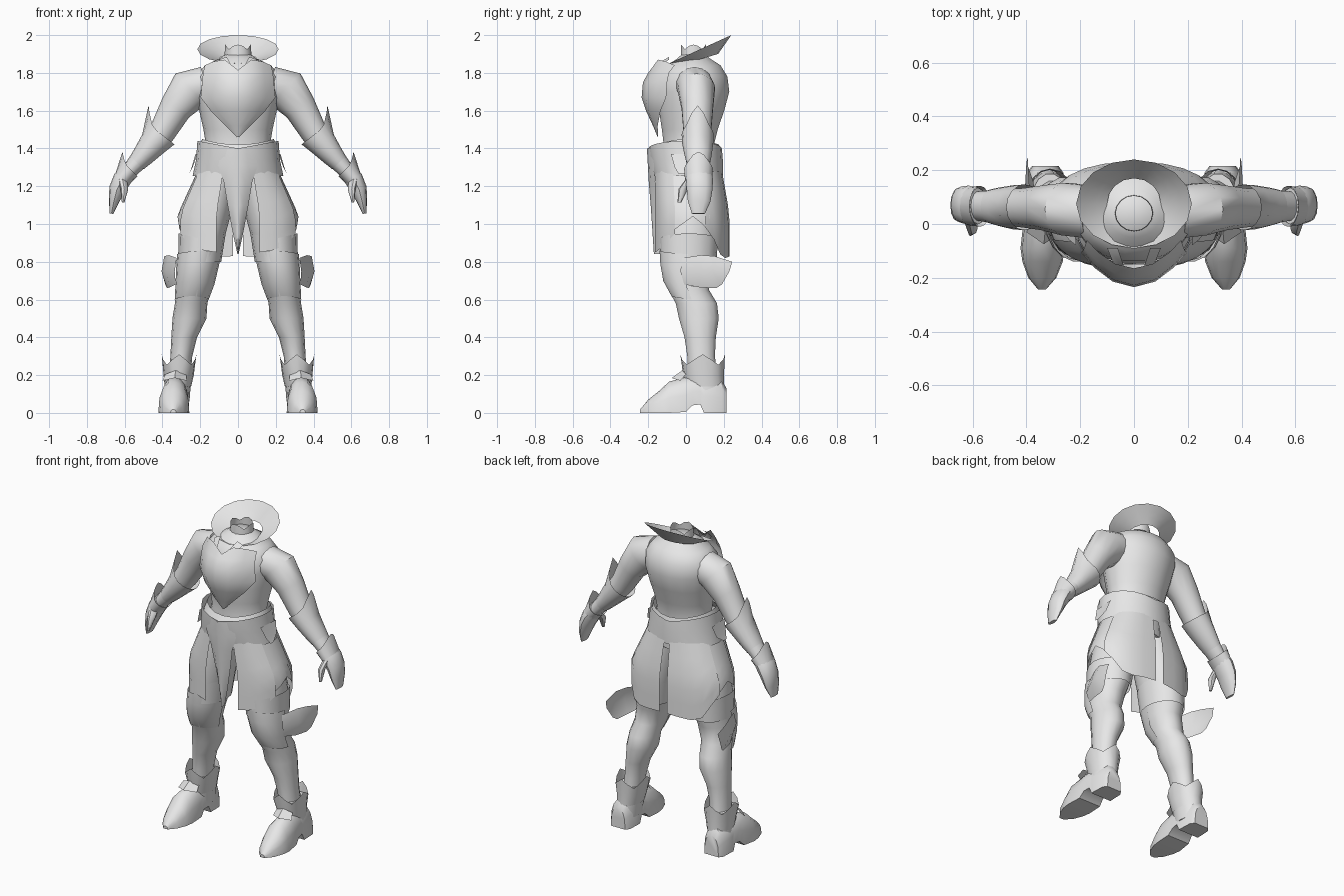
import bpy, bmesh, math
from math import sin, cos, pi, radians

grey = bpy.data.materials.new("plain_grey")
grey.diffuse_color = (0.8, 0.8, 0.8, 1)


def grid(name, rows, closed=False, caps=False, mirror=True, angle=40):
    """Skin rows of points; optionally closed around, capped and mirrored in x."""
    bm = bmesh.new()
    vs = [[bm.verts.new(p) for p in r] for r in rows]
    n = len(rows[0])
    for a, b in zip(vs, vs[1:]):
        for i in range(n if closed else n - 1):
            j = (i + 1) % n
            bm.faces.new((a[i], a[j], b[j], b[i]))
    if caps:
        bm.faces.new(vs[0][::-1])
        bm.faces.new(vs[-1])
    bmesh.ops.recalc_face_normals(bm, faces=bm.faces)
    me = bpy.data.meshes.new(name)
    bm.to_mesh(me)
    bm.free()
    me.materials.append(grey)
    ob = bpy.data.objects.new(name, me)
    bpy.context.collection.objects.link(ob)
    bpy.ops.object.select_all(action='DESELECT')
    ob.select_set(True)
    bpy.context.view_layer.objects.active = ob
    bpy.ops.object.shade_smooth_by_angle(angle=radians(angle))
    if mirror:
        ob.modifiers.new("Mirror", 'MIRROR')
    return ob


def loft(name, rings, n=12, caps=True, mirror=True, jag=None):
    """Rings are (x, y, z, ru, rv, tilt); jag(angle) raises the first ring."""
    rows = []
    for k, (x, y, z, ru, rv, tilt) in enumerate(rings):
        t = radians(tilt)
        row = []
        for i in range(n):
            a = 2 * pi * i / n
            up = jag(a) if jag and k == 0 else 0
            row.append((x + ru * cos(a) * cos(t), y + rv * sin(a),
                        z + ru * cos(a) * sin(t) + up))
        rows.append(row)
    return grid(name, rows, True, caps, mirror)


# Torso: (z, half width, front y, back y)
body = [(1.2, .18, -.12, .15), (1.35, .19, -.13, .15), (1.42, .17, -.12, .15),
        (1.5, .183, -.13, .17), (1.6, .205, -.145, .205), (1.7, .225, -.15, .232),
        (1.78, .225, -.14, .222), (1.84, .175, -.10, .185), (1.875, .1, -.05, .13),
        (1.9, .066, -.02, .1)]
loft("torso", [(0, (f + b) / 2, z, w, (b - f) / 2, 0) for z, w, f, b in body],
     n=18, mirror=False)
loft("neck_band", [(0, .04, 1.925, .068, .065, 0), (0, .04, 1.88, .072, .068, 0)],
     n=16, caps=False, mirror=False, jag=lambda a: .025 * abs(cos(2 * a)))

# Flared collar, a tilted dish
rows = []
for r in range(4):
    t = r / 3
    row = []
    for i in range(16):
        a = 2 * pi * i / 16
        yi, yo = .075 - .095 * cos(a), .075 - .165 * cos(a)
        zi, zo = 1.845 + .29 * (yi + .02), 1.85 + .455 * (yo + .09)
        row.append(((.1 + .115 * t) * sin(a), yi + (yo - yi) * t, zi + (zo - zi) * t))
    rows.append(row)
grid("collar", rows, closed=True, mirror=False)

# Chest plate, one half mirrored: (z, half width, centre y, edge y)
plate = [(1.46, .006, -.15, -.148), (1.52, .065, -.175, -.15), (1.6, .145, -.212, -.135),
         (1.67, .198, -.235, -.105), (1.75, .19, -.228, -.1), (1.8, .185, -.2, -.09),
         (1.84, .175, -.165, -.06)]
rows = []
for k, (z, w, yc, ye) in enumerate(plate):
    lift = (-.025, .03, .02, .0) if k == 6 else (0, 0, 0, 0)
    rows.append([(w * u, yc + (ye - yc) * u * u, z + h)
                 for u, h in zip((0, .4, .75, 1), lift)])
grid("chest_plate", rows)
grid("chest_lapel", [[(.012, -.165, 1.80), (.05, -.175, 1.79)],
                     [(.035, -.165, 1.84), (.075, -.15, 1.83)],
                     [(.06, -.09, 1.885), (.1, -.09, 1.87)]])

# Arms
loft("arm", [(.17, .045, 1.735, .1, .1, 75), (.25, .055, 1.715, .115, .1, 45),
             (.33, .06, 1.615, .087, .085, 36), (.40, .06, 1.49, .072, .075, 38),
             (.47, .062, 1.40, .062, .07, 42), (.58, .067, 1.275, .04, .055, 45)], n=14)
loft("bracer", [(.405, .062, 1.475, .087, .085, 38), (.45, .062, 1.425, .075, .082, 40),
                (.50, .064, 1.365, .06, .072, 43), (.535, .065, 1.325, .05, .063, 45)],
     n=16, caps=False, jag=lambda a: .1 * max(0, cos(a)) ** 6)
loft("glove_cuff", [(.572, .066, 1.293, .056, .076, 45), (.612, .066, 1.24, .047, .072, 40)],
     n=16, caps=False, jag=lambda a: .05 * max(0, cos(a)) ** 4)
loft("hand", [(.58, .067, 1.28, .044, .068, 45), (.615, .07, 1.235, .05, .073, 38),
              (.642, .072, 1.18, .043, .068, 25), (.657, .07, 1.12, .027, .06, 15),
              (.67, .066, 1.055, .01, .035, 10)])
loft("thumb", [(.612, .03, 1.24, .028, .03, 20), (.602, -.015, 1.185, .021, .025, 5),
               (.608, -.035, 1.115, .007, .01, 0)], n=8)

# Belt with raised hips
loft("belt", [(0, -.005, 1.40, .215, .195, 0), (0, .0, 1.34, .222, .195, 0),
              (0, .01, 1.255, .24, .185, 0)], n=20, caps=False, mirror=False,
     jag=lambda a: .04 * abs(cos(a)))
loft("belt_lip", [(0, .01, 1.42, .19, .165, 0), (0, .0, 1.37, .215, .19, 0)],
     n=20, caps=False, mirror=False, jag=lambda a: .03 * abs(cos(a)) ** 2)
grid("hip_spike", [[(.215, -.08, 1.37), (.225, .06, 1.37)],
                   [(.24, -.06, 1.30), (.245, .04, 1.30)],
                   [(.258, -.04, 1.265), (.258, -.01, 1.265)]])

# Central hanging cloth: (z, half width, y)
cloth = [(1.40, .085, -.195), (1.31, .105, -.19), (1.22, .075, -.185),
         (1.1, .055, -.175), (.95, .027, -.165), (.84, .003, -.158)]
grid("front_cloth", [[(0, y - .012, z), (w * .5, y - .003, z), (w, y + .02, z)]
                     for z, w, y in cloth])


# Skirt panels around the hips, angle measured from the front
def skirt(name, a0, a1, hems, out=0):
    rows = []
    for k in range(6):
        row = []
        for i, hem in enumerate(hems):
            a = radians(a0 + (a1 - a0) * i / (len(hems) - 1))
            z = 1.28 + (hem - 1.28) * k / 5
            s = min(1, (1.28 - z) / .23)
            rx, ry, cy = .215 + .105 * s + out, .175 + .02 * s + out, .01 + .02 * s
            c = cos(a)
            row.append((rx * sin(a) ** .85,
                        cy - ry * math.copysign(abs(c) ** .85, c), z))
        rows.append(row)
    grid(name, rows)


skirt("front_skirt", 17, 68, (.85, .86, .88, .91, .95), .006)
skirt("side_skirt", 66, 116, (.97, 1.0, 1.04, 1.0, .96), 0)
skirt("back_skirt", 108, 177, (.98, .92, .84, .82, .825, .83), .006)

# Legs
loft("leg", [(.10, .01, 1.27, .11, .13, 0), (.15, .01, 1.1, .125, .145, 0),
             (.185, .015, .95, .12, .15, 0), (.2, .015, .85, .112, .148, 0),
             (.215, .0, .75, .103, .125, 0), (.235, .015, .65, .09, .11, 0),
             (.248, .055, .58, .086, .112, 0), (.257, .068, .5, .09, .108, 0),
             (.285, .075, .4, .068, .085, 0), (.3, .08, .3, .058, .075, 0),
             (.31, .09, .18, .058, .08, 0)], n=14)
loft("thigh_cuff", [(.19, .015, .92, .125, .155, 0), (.203, .013, .8, .114, .148, 0)],
     n=16, caps=False, jag=lambda a: .03 * abs(cos(a)))

# Knee guard wraps the front of the knee
rows = []
for z, x, y, rx, ry in ((.84, .205, .01, .117, .152), (.77, .215, .0, .112, .138),
                        (.68, .228, .0, .103, .122), (.6, .245, .03, .09, .108)):
    rows.append([(x + rx * sin(radians(a)), y - ry * cos(radians(a)),
                  z + .02 * (1 - abs(a) / 90)) for a in range(-90, 91, 20)])
grid("knee_guard", rows)
grid("knee_wing", [[(.325, -.02, .82), (.335, -.03, .75), (.33, -.01, .68)],
                   [(.365, .08, .835), (.385, .07, .75), (.36, .07, .665)],
                   [(.39, .15, .83), (.405, .14, .75), (.375, .16, .66)],
                   [(.395, .245, .80), (.4, .23, .75), (.385, .19, .68)]])

# Boots
loft("boot_shaft", [(.312, .088, .25, .07, .1, 0), (.318, .1, .15, .068, .1, 0),
                    (.325, .11, .06, .068, .1, 0)], n=14)
loft("boot_cuff", [(.312, .088, .255, .092, .118, 0), (.314, .093, .2, .08, .108, 0),
                   (.318, .1, .14, .07, .102, 0)], n=16, caps=False,
     jag=lambda a: .055 * abs(cos(2 * a)) ** 2)

# Foot sections: (y, centre x, half width, top z, bottom z)
foot = [(.215, .33, .05, .13, 0), (.19, .33, .068, .17, 0), (.095, .33, .072, .19, 0),
        (.075, .33, .07, .19, .045), (.035, .335, .072, .19, .04), (.0, .335, .077, .19, .005),
        (-.09, .34, .082, .165, 0), (-.14, .34, .075, .118, 0), (-.2, .341, .052, .07, 0),
        (-.243, .342, .015, .018, 0)]
grid("foot", [[(x + w * cos(pi * i / 8), y, zb + (zt - zb) * max(0, sin(pi * i / 8)) ** .75)
               for i in range(9)] for y, x, w, zt, zb in foot], closed=True, caps=True)
grid("instep_flap", [[(.27, -.03, .17), (.335, -.075, .185), (.4, -.03, .17)],
                     [(.275, .0, .205), (.33, -.02, .225), (.385, .0, .205)]], mirror=True)
